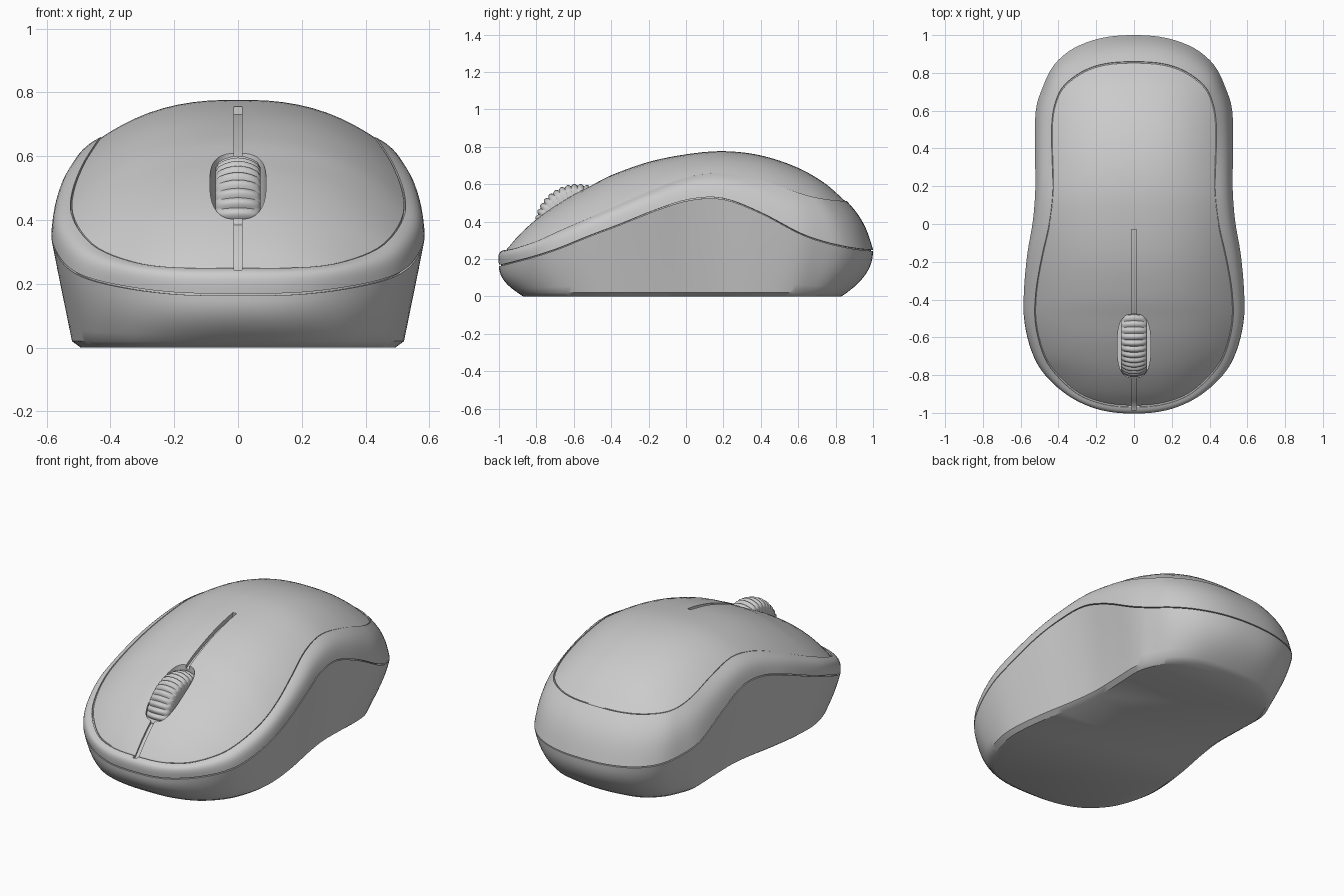
import bpy, bmesh, math
from mathutils import Vector

if "Cube" in bpy.data.objects:
    bpy.data.objects.remove(bpy.data.objects["Cube"])

SUB = 4  # samples between key points


def catmull(p0, p1, p2, p3, t):
    return 0.5 * (2 * p1 + (p2 - p0) * t + (2 * p0 - 5 * p1 + 4 * p2 - p3) * t * t
                  + (3 * p1 - p0 - 3 * p2 + p3) * t ** 3)


def half_curve(keys):
    """Smooth right-hand half of a ring, running from front to back."""
    k = [Vector(p) for p in keys]
    flip = lambda p: Vector((-p.x, p.y, p.z))
    k = [flip(k[1])] + k + [flip(k[-2])]
    pts = [catmull(*k[i:i + 4], s / SUB) for i in range(len(k) - 3) for s in range(SUB)]
    return pts + [k[-2]]


def make_object(name, bm):
    bmesh.ops.recalc_face_normals(bm, faces=bm.faces)
    mesh = bpy.data.meshes.new(name)
    bm.to_mesh(mesh)
    bm.free()
    ob = bpy.data.objects.new(name, mesh)
    bpy.context.collection.objects.link(ob)
    return ob


def loft(name, rings, cap_start=False, cap_end=False):
    bm = bmesh.new()
    vs = [[bm.verts.new(p) for p in r] for r in rings]
    n = len(vs[0])
    for a, b in zip(vs, vs[1:]):
        for i in range(n):
            j = (i + 1) % n
            bm.faces.new((a[i], a[j], b[j], b[i]))
    if cap_start:
        bm.faces.new(vs[0])
    if cap_end:
        bm.faces.new(vs[-1])
    bmesh.ops.remove_doubles(bm, verts=bm.verts, dist=0.0003)
    return make_object(name, bm)


def activate(ob):
    bpy.ops.object.select_all(action='DESELECT')
    ob.select_set(True)
    bpy.context.view_layer.objects.active = ob


def smooth(ob, angle):
    activate(ob)
    bpy.ops.object.shade_smooth_by_angle(angle=math.radians(angle))


def cut(ob, cutter):
    cutter.hide_render = True
    m = ob.modifiers.new("cut", 'BOOLEAN')
    m.operation, m.solver, m.object = 'DIFFERENCE', 'EXACT', cutter
    activate(ob)
    bpy.ops.object.modifier_apply(modifier=m.name)
    bpy.data.objects.remove(cutter)


# Guide curves: foot outline, lower seam, top panel seam
foot = half_curve([(x, y, 0) for x, y in (
    (0, -.87), (.16, -.86), (.30, -.81), (.40, -.72), (.455, -.62), (.49, -.48),
    (.49, -.34), (.465, -.16), (.43, .02), (.41, .18), (.415, .36), (.42, .53),
    (.39, .63), (.34, .72), (.25, .79), (.13, .82), (0, .83))])
seam = half_curve([
    (0, -1, .17), (.18, -.98, .172), (.34, -.91, .19), (.47, -.8, .22), (.54, -.68, .26),
    (.58, -.52, .325), (.583, -.36, .385), (.565, -.16, .465), (.535, .02, .52),
    (.522, .2, .525), (.525, .4, .45), (.52, .6, .345), (.485, .72, .30),
    (.425, .84, .27), (.32, .93, .255), (.17, .985, .25), (0, 1, .25)])
panel = half_curve([
    (0, -.97, .25), (.16, -.955, .25), (.30, -.9, .262), (.42, -.79, .30), (.485, -.68, .35),
    (.523, -.52, .42), (.52, -.36, .49), (.49, -.18, .57), (.45, 0, .635),
    (.43, .18, .66), (.435, .38, .625), (.435, .54, .575), (.415, .65, .54),
    (.37, .735, .522), (.27, .81, .513), (.15, .85, .51), (0, .86, .51)])

# Height of the centre line along y
CREST = [(-.97, .25), (-.9, .33), (-.8, .42), (-.7, .49), (-.6, .55), (-.5, .6), (-.4, .65),
         (-.2, .72), (0, .76), (.2, .777), (.4, .755), (.6, .69), (.75, .605), (.86, .51)]


def crest(y):
    y = min(max(y, CREST[0][0]), CREST[-1][0])
    i = max(k for k in range(len(CREST) - 1) if CREST[k][0] <= y)

    def slope(k):
        a, b = CREST[max(k - 1, 0)], CREST[min(k + 1, len(CREST) - 1)]
        return (b[1] - a[1]) / (b[0] - a[0])
    (y0, z0), (y1, z1) = CREST[i], CREST[i + 1]
    h, t = y1 - y0, (y - y0) / (y1 - y0)
    return (z0 * (2 * t**3 - 3 * t**2 + 1) + z1 * (3 * t**2 - 2 * t**3)
            + h * slope(i) * (t**3 - 2 * t**2 + t) + h * slope(i + 1) * (t**3 - t**2))


def grow(p, d, dz=0.0):
    """Move a point outward in plan by d and up by dz."""
    o = Vector((p.x, p.y * 0.6, 0)).normalized()
    return Vector((p.x + o.x * d, p.y + o.y * d, p.z + dz))


def wall(t):
    ring = []
    for f, s in zip(foot, seam):
        a = grow(f, .03, .02)
        k = s.y ** 4
        e = t * (1 - k) + (1 - (1 - t) ** 2.2) * k
        p = a.lerp(s, e)
        p.z = a.z + (s.z - .006 - a.z) * t
        ring.append(p)
    return ring


def dome(s):
    return [Vector((p.x * .99 * s, p.y * .99, p.z + (crest(p.y) - p.z) * (1 - s ** 2.5)))
            for p in panel]


# Body: base wall, seam groove, bulging band, panel groove, domed top
halves = [foot] + [wall(i / 7) for i in range(8)]
halves += [[grow(p, -.012, -.006) for p in seam], [grow(p, -.012) for p in seam]]
for i in range(9):
    t = i / 8
    b = math.sin(math.pi * t)
    halves.append([grow(s.lerp(p, t), .016 * b, .016 * b) for s, p in zip(seam, panel)])
halves.append([grow(p, -.002, -.008) for p in panel])
halves.append([p - Vector((0, 0, .008)) for p in dome(1)])
halves += [dome(s) for s in (1, .97, .92, .85, .76, .66, .55, .44, .33, .22, .11, 0)]
rings = [h + [Vector((-p.x, p.y, p.z)) for p in reversed(h[1:-1])] for h in halves]
body = loft("mouse_body", rings, cap_start=True)

# Wheel slot
slot = []
for i in range(40):
    a = math.tau * i / 40
    c, s = math.cos(a), math.sin(a)
    slot.append((.088 * math.copysign(abs(c) ** .7, c),
                 -.645 + .168 * math.copysign(abs(s) ** .7, s)))
cut(body, loft("slot_cutter", [[(x, y, z) for x, y in slot] for z in (.3, .9)], True, True))

# Button split line following the crest
strip = []
for i in range(41):
    y = -.985 + .955 * i / 40
    z = crest(y)
    strip.append([(-.012, y, z - .025), (.012, y, z - .025), (.012, y, z + .06), (-.012, y, z + .06)])
cut(body, loft("split_cutter", strip, True, True))
smooth(body, 35)

# Scroll wheel with ridged tread
TEETH, STEP = 40, 6
wheel_rings = []
for x, r, ridge in ((-.07, .15, 0), (-.07, .195, .3), (-.06, .209, .8), (-.04, .219, 1), (-.02, .225, 1),
                    (0, .227, 1), (.02, .225, 1), (.04, .219, 1), (.06, .209, .8),
                    (.07, .195, .3), (.07, .15, 0)):
    ring = []
    for i in range(TEETH * STEP):
        a = math.tau * i / (TEETH * STEP)
        rr = r + ridge * (.011 * abs(math.sin(a * TEETH / 2)) - .006)
        ring.append((x, -.58 + rr * math.cos(a), .37 + rr * math.sin(a)))
    wheel_rings.append(ring)
wheel = loft("scroll_wheel", wheel_rings, True, True)
smooth(wheel, 40)
